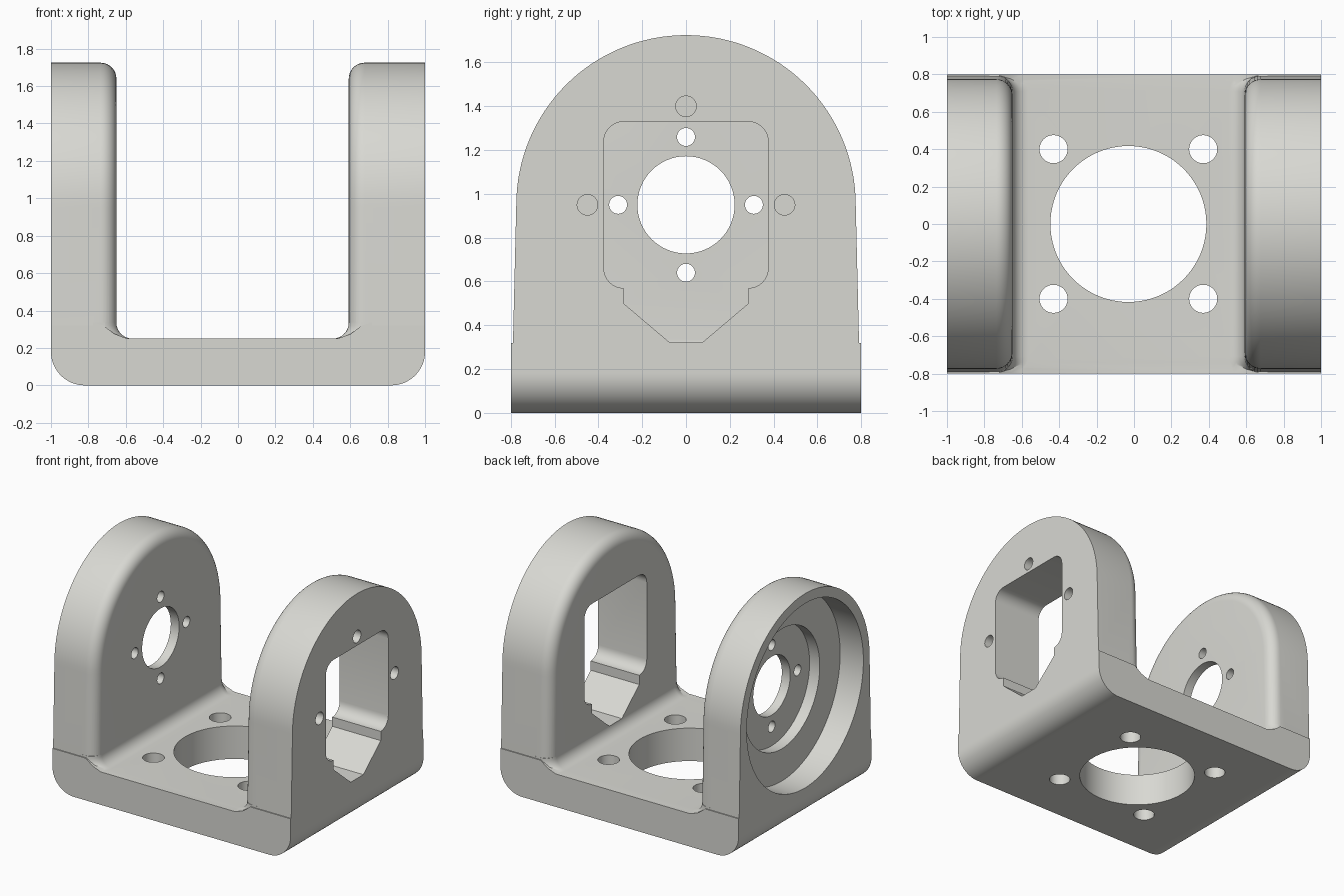
import bpy, bmesh, math

if "Cube" in bpy.data.objects:
    bpy.data.objects.remove(bpy.data.objects["Cube"])

grey = bpy.data.materials.new("light warm grey")
grey.diffuse_color = (0.69, 0.69, 0.65, 1)
grey.use_nodes = True
grey.node_tree.nodes["Principled BSDF"].inputs["Base Color"].default_value = grey.diffuse_color


def loft(name, rings):
    """Closed, outward-facing solid through rings holding the same number of points."""
    bm = bmesh.new()
    vs = [[bm.verts.new(p) for p in ring] for ring in rings]
    n = len(vs[0])
    for a, b in zip(vs, vs[1:]):
        for i in range(n):
            j = (i + 1) % n
            bm.faces.new((a[i], a[j], b[j], b[i]))
    bm.faces.new(list(reversed(vs[0])))
    bm.faces.new(vs[-1])
    bm.normal_update()
    if bm.calc_volume(signed=True) < 0:
        bmesh.ops.reverse_faces(bm, faces=bm.faces[:])
    bm.normal_update()
    me = bpy.data.meshes.new(name)
    bm.to_mesh(me)
    bm.free()
    me.materials.append(grey)
    ob = bpy.data.objects.new(name, me)
    bpy.context.collection.objects.link(ob)
    return ob


def arc(cx, cy, r, a0, a1, n):
    return [(cx + r * math.cos(math.radians(a0 + (a1 - a0) * i / n)),
             cy + r * math.sin(math.radians(a0 + (a1 - a0) * i / n))) for i in range(n + 1)]


def prism_x(name, pts, x0, x1):
    return loft(name, [[(x, y, z) for y, z in pts] for x in (x0, x1)])


def hole_x(y, z, r, x0, x1, n=48):
    return prism_x("bore", arc(y, z, r, 0, 360, n)[:-1], x0, x1)


def hole_z(x, y, r, n=48):
    pts = arc(x, y, r, 0, 360, n)[:-1]
    return loft("bore", [[(px, py, z) for px, py in pts] for z in (-0.1, 0.5)])


def boolean(target, tool, op):
    m = target.modifiers.new("bool", 'BOOLEAN')
    m.operation, m.solver, m.object = op, 'EXACT', tool
    bpy.context.view_layer.objects.active = target
    bpy.ops.object.modifier_apply(modifier=m.name)
    bpy.data.objects.remove(tool, do_unlink=True)


R = 0.085       # rounding of inner wall edges and floor fillets
FLOOR = 0.25
AXIS = 0.95     # height of the pivot axis
INNER = {-1: 0.65, 1: 0.592}

# Base slab with rounded lower corners and low shoulders under the walls
profile = arc(-0.82, 0.18, 0.18, 180, 270, 16) + arc(0.82, 0.18, 0.18, 270, 360, 16)
profile += [(1, 0.32), (0.662, 0.32), (0.602, 0.275), (0.535, FLOOR),
            (-0.593, FLOOR), (-0.66, 0.275), (-0.72, 0.32), (-1, 0.32)]
bracket = loft("bracket", [[(x, y, z) for x, z in profile] for y in (-0.798, 0.798)])


def wall(side):
    """Arched wall whose inner rim is rounded over."""
    inner = INNER[side]
    steps = [(1.0, 0.0)]
    for i in range(9):
        t = math.radians(90 * i / 8)
        steps.append((inner + R - R * math.sin(t), R - R * math.cos(t)))
    rings = []
    for x, d in steps:
        pts = [(0.793 - d, 0.2)] + arc(0, AXIS, 0.775 - d, 0, 180, 64) + [(-0.793 + d, 0.2)]
        rings.append([(side * x, y, z) for y, z in pts])
    return loft("wall", rings)


def fillet(side):
    """Concave strip between wall and floor, bending back at both ends."""
    inner, half = INNER[side], 0.793 - R
    ys = [half + R * 0.97 * math.sin(math.radians(90 * i / 8)) for i in range(9)]
    ys = [-y for y in reversed(ys)] + ys
    rings = []
    for y in ys:
        back = R - math.sqrt(R * R - (abs(y) - half) ** 2)
        x0 = inner + back
        pts = [(x0 + 0.06, FLOOR - 0.06), (x0 + 0.06, FLOOR + R)]
        pts += [(x0 - R + R * math.cos(a), FLOOR + R - R * math.sin(a))
                for a in (math.radians(90 * k / 8) for k in range(9))]
        pts += [(x0 - R, FLOOR - 0.06)]
        rings.append([(side * x, y, z) for x, z in pts])
    return loft("fillet", rings)


for s in (-1, 1):
    boolean(bracket, wall(s), 'UNION')
    boolean(bracket, fillet(s), 'UNION')

# Floor: large opening and four mounting holes
boolean(bracket, hole_z(-0.03, 0, 0.417, 80), 'DIFFERENCE')
for x in (-0.43, 0.37):
    for y in (-0.4, 0.4):
        boolean(bracket, hole_z(x, y, 0.075), 'DIFFERENCE')

# Left wall: stepped round recess, shaft hole and four screw holes
for r, x1, n in ((0.70, -0.805, 96), (0.455, -0.72, 72), (0.222, -0.5, 64)):
    boolean(bracket, hole_x(0, AXIS, r, -1.1, x1, n), 'DIFFERENCE')
for y, z in ((0.31, 0), (-0.31, 0), (0, 0.31), (0, -0.31)):
    boolean(bracket, hole_x(y, AXIS + z, 0.041, -1.1, -0.5, 32), 'DIFFERENCE')

# Right wall: motor opening with a tapered lower neck, and blind screw holes
half_right = [(0.075, 0.322), (0.285, 0.5), (0.285, 0.57)]
half_right += arc(0.285, 0.66, 0.09, -90, 0, 8)[1:] + arc(0.285, 1.24, 0.09, 0, 90, 8)
outline = half_right + [(-y, z) for y, z in reversed(half_right)]
boolean(bracket, prism_x("motor_cut", outline, 0.45, 1.1), 'DIFFERENCE')
for y, z in ((0.45, AXIS), (-0.45, AXIS), (0, 1.40)):
    boolean(bracket, hole_x(y, z, 0.047, 0.75, 1.1, 32), 'DIFFERENCE')

# Smooth curved surfaces, keep machined edges sharp
bpy.ops.object.select_all(action='DESELECT')
bracket.select_set(True)
bpy.context.view_layer.objects.active = bracket
bpy.ops.object.shade_smooth_by_angle(angle=math.radians(25))
